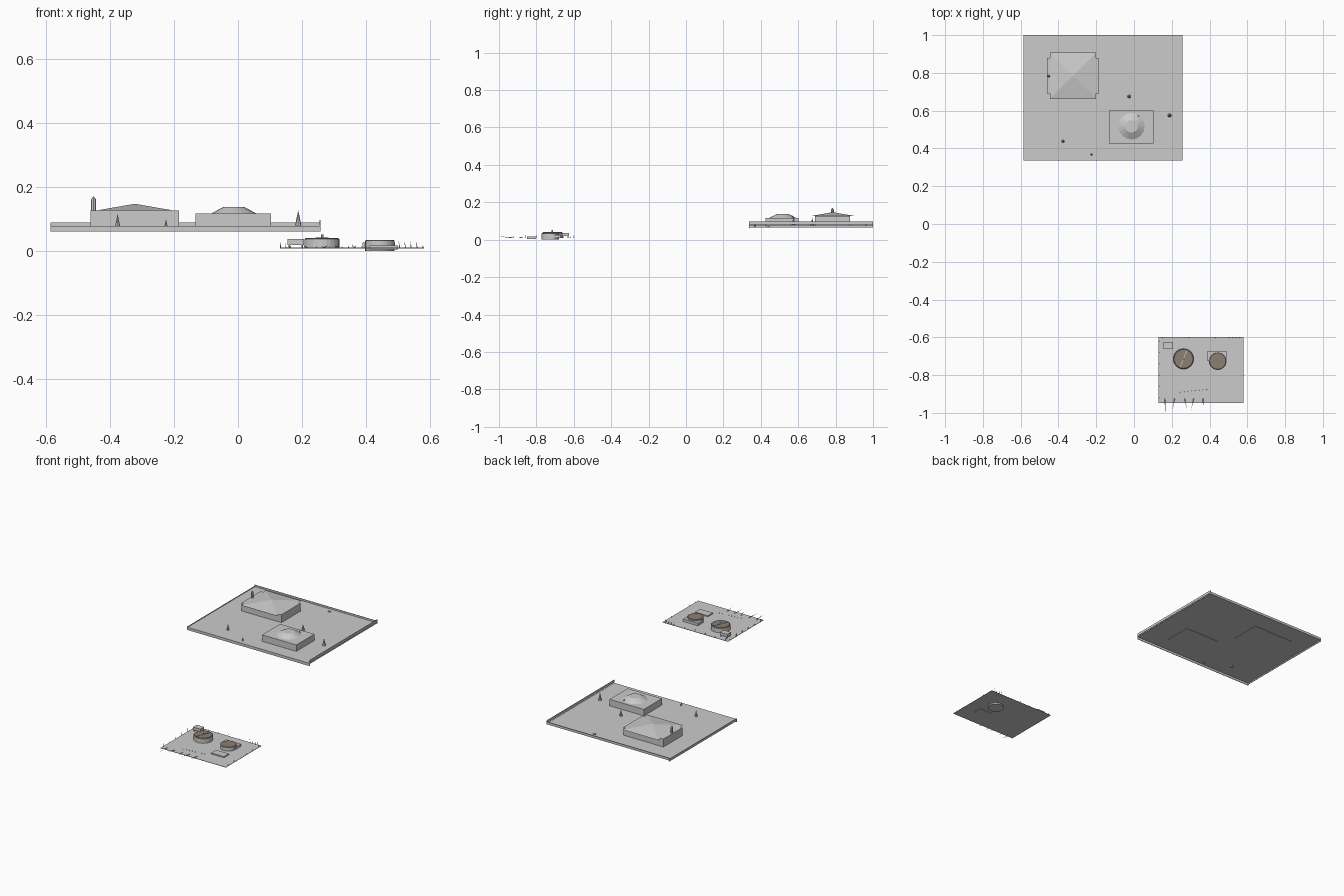
import bpy, math
from mathutils import Vector

roof_mat = bpy.data.materials.new("brown_thatch")
roof_mat.diffuse_color = (0.26, 0.21, 0.16, 1)


def box(name, x0, x1, y0, y1, z0, z1, rot=0):
    bpy.ops.mesh.primitive_cube_add(size=1, location=((x0 + x1) / 2, (y0 + y1) / 2, (z0 + z1) / 2),
                                    rotation=(0, 0, rot))
    o = bpy.context.object
    o.name = name
    o.scale = (x1 - x0, y1 - y0, z1 - z0)
    return o


def cone(name, x, y, z0, z1, r0, r1=0.0, n=16, rot=0):
    bpy.ops.mesh.primitive_cone_add(vertices=n, radius1=r0, radius2=r1, depth=z1 - z0,
                                    location=(x, y, (z0 + z1) / 2), rotation=(0, 0, rot))
    o = bpy.context.object
    o.name = name
    return o


def stake(name, a, b, r):
    a, b = Vector(a), Vector(b)
    d = b - a
    bpy.ops.mesh.primitive_cone_add(vertices=5, radius1=r, radius2=0, depth=d.length, location=(a + b) / 2)
    o = bpy.context.object
    o.name = name
    o.rotation_euler = d.to_track_quat('Z', 'Y').to_euler()


# Upper compound: thin ground and four perimeter walls stepping with the hill
X0, X1, Y0, Y1 = -0.585, 0.257, 0.337, 1.0
T = 0.003
box("upper_ground", X0, X1, Y0, Y1, 0.074, 0.077)
box("front_wall", X0, X1, Y0, Y0 + T, 0.060, 0.075)
box("back_wall", X0, X1, Y1 - T, Y1, 0.073, 0.088)
box("left_wall", X0, X0 + T, Y0, Y1, 0.066, 0.081)
box("right_wall", X1 - T, X1, Y0, Y1, 0.081, 0.097)

# Great hall with an overhanging pyramid roof and a turret
box("hall_body", -0.46, -0.185, 0.69, 0.878, 0.072, 0.126)
cone("hall_roof", -0.322, 0.785, 0.126, 0.147, 0.122 * math.sqrt(2), n=4, rot=math.pi / 4)
cone("turret", -0.451, 0.783, 0.115, 0.16, 0.008, 0.008, n=8)
cone("turret_cap", -0.451, 0.783, 0.16, 0.171, 0.008, n=8)

# Domed house
box("house_body", -0.132, 0.103, 0.425, 0.602, 0.072, 0.117)
cone("house_dome", -0.013, 0.517, 0.117, 0.137, 0.07, 0.033, n=16)
cone("house_finial", 0.024, 0.571, 0.117, 0.13, 0.004, n=6)

# Conifers and a small bench
for x, y, z0, z1, r in [(-0.376, 0.438, 0.066, 0.116, 0.010), (-0.225, 0.368, 0.066, 0.100, 0.007),
                        (0.188, 0.575, 0.079, 0.127, 0.010), (-0.026, 0.675, 0.074, 0.117, 0.010)]:
    cone("conifer", x, y, z0, z1, r, n=8)
box("bench", -0.053, -0.038, 0.960, 0.966, 0.077, 0.082)

# Lower camp ground
box("lower_ground", 0.131, 0.58, -0.948, -0.598, 0.008, 0.010)

# Large round hut with beam and pole
cone("large_hut", 0.262, -0.714, 0.009, 0.037, 0.055, 0.055, n=24)
cone("large_hut_roof", 0.262, -0.714, 0.037, 0.040, 0.054, 0.050, n=24).data.materials.append(roof_mat)
box("roof_beam", 0.260, 0.264, -0.764, -0.664, 0.039, 0.042, rot=-0.38)
cone("roof_pole", 0.263, -0.714, 0.040, 0.051, 0.004, 0.004, n=6)

# Smaller round hut, with its annex behind
cone("small_hut", 0.443, -0.726, 0.0, 0.032, 0.046, 0.046, n=24)
cone("small_hut_roof", 0.443, -0.726, 0.032, 0.034, 0.045, 0.043, n=24).data.materials.append(roof_mat)
box("annex", 0.389, 0.490, -0.726, -0.672, 0.009, 0.026)

# Low shed
box("low_shed", 0.411, 0.499, -0.850, -0.802, 0.005, 0.017)

# Raised lookout on four legs
box("lookout", 0.155, 0.206, -0.662, -0.626, 0.019, 0.037)
for x in (0.16, 0.201):
    for y in (-0.657, -0.631):
        cone("lookout_leg", x, y, 0.009, 0.02, 0.003, 0.003, n=6)

# Leaning spikes along the front
for x, dx in [(0.163, 0.003), (0.215, -0.012), (0.268, 0.014), (0.316, -0.014), (0.365, 0.001)]:
    stake("front_spike", (x, -0.925, 0.010), (x + dx, -0.985 if x > 0.2 else -1.0, 0.017), 0.0025)

# Row of short pegs
for i in range(8):
    x = 0.245 + i * 0.02
    stake("peg", (x, -0.89 + i * 0.002, 0.009), (x, -0.89 + i * 0.002, 0.016), 0.002)

# Palisade posts around the other sides
for i in range(6):
    y = -0.92 + i * 0.06
    stake("left_post", (0.133, y, 0.010), (0.131, y, 0.032), 0.0018)
    stake("right_post", (0.578, y, 0.009), (0.576, y, 0.020), 0.0018)
for i in range(5):
    x = 0.15 + i * 0.07
    stake("back_post", (x, -0.601, 0.009), (x - 0.003, -0.601, 0.024), 0.0018)
for i in range(4):
    x = 0.505 + i * 0.018
    stake("back_post", (x, -0.601, 0.010), (x - 0.004, -0.601, 0.033), 0.0018)
